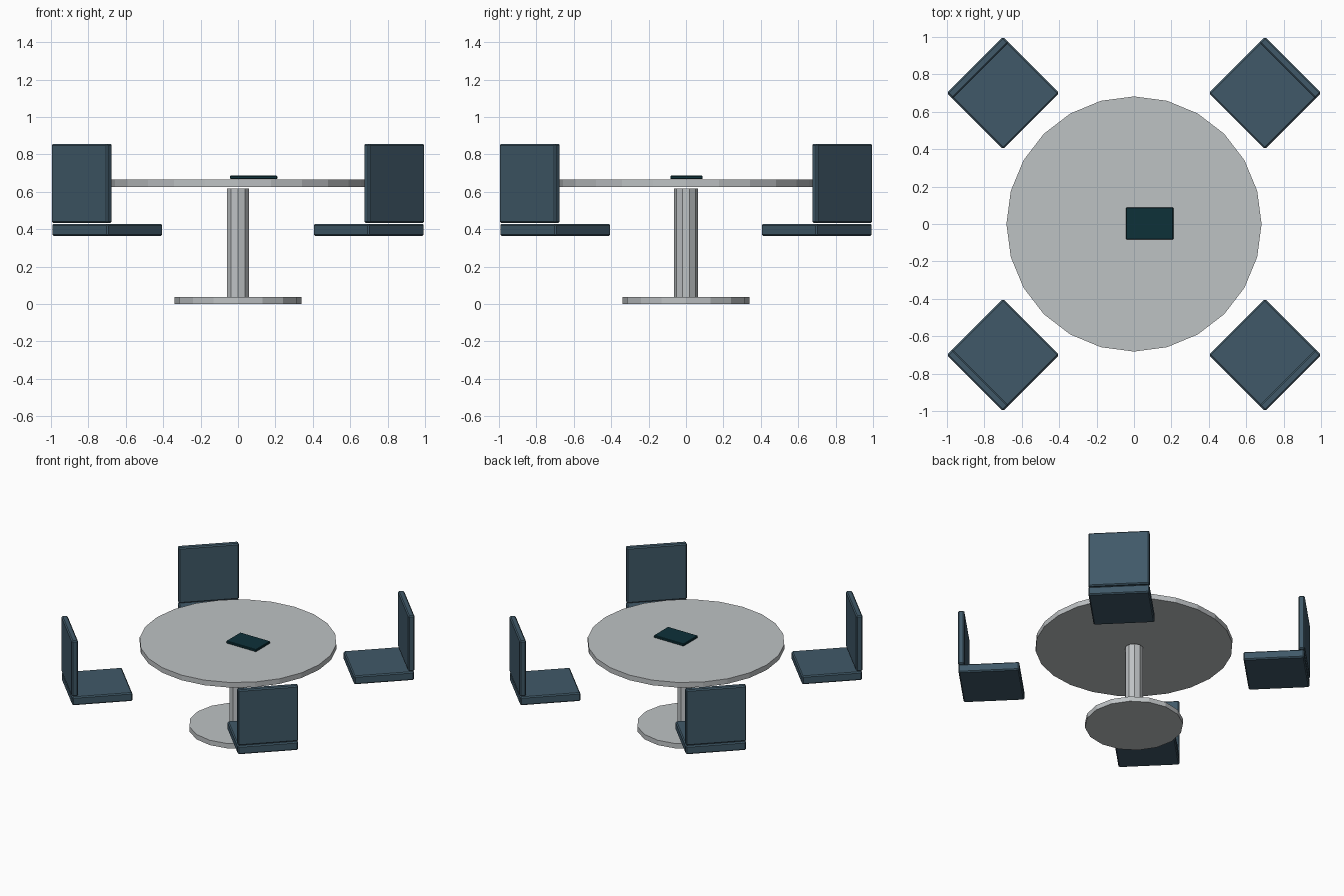
import bpy, math
from mathutils import Matrix, Vector

if "Cube" in bpy.data.objects:
    bpy.data.objects.remove(bpy.data.objects["Cube"])


def material(name, rgb):
    m = bpy.data.materials.new(name)
    lin = [((c / 255 + 0.055) / 1.055) ** 2.4 for c in rgb]
    m.diffuse_color = (*lin, 1)
    m.use_nodes = True
    m.node_tree.nodes["Principled BSDF"].inputs["Base Color"].default_value = m.diffuse_color
    return m


GREY = material("light grey", (190, 194, 196))
BLUE = material("slate blue", (64, 89, 104))
SCREEN = material("dark teal", (13, 49, 57))


def disc(name, radius, z0, z1, sides):
    bpy.ops.mesh.primitive_cylinder_add(vertices=sides, radius=radius, depth=z1 - z0,
                                        location=(0, 0, (z0 + z1) / 2))
    o = bpy.context.object
    o.name = name
    o.data.materials.append(GREY)
    return o


def box(name, lo, hi, mat, bevel=0.0, turn=0.0):
    """Box between two corners, turned about the z axis of the scene."""
    lo, hi = Vector(lo), Vector(hi)
    bpy.ops.mesh.primitive_cube_add(size=1)
    o = bpy.context.object
    o.name = name
    o.data.transform(Matrix.Translation((lo + hi) / 2) @ Matrix.Diagonal((*(hi - lo), 1)))
    o.rotation_euler.z = turn
    o.data.materials.append(mat)
    if bevel:
        b = o.modifiers.new("soft edge", "BEVEL")
        b.width = bevel
        b.segments = 1
    return o


# Pedestal table
disc("table_base", 0.34, 0.0, 0.037, 16)
disc("table_post", 0.063, 0.001, 0.618, 10)
disc("table_top", 0.682, 0.626, 0.665, 24)

# Tablet lying on the table
box("tablet", (-0.042, -0.083, 0.668), (0.21, 0.088, 0.686), SCREEN, 0.003)

# Four floating chairs on the diagonals, backs outward
W = 0.212
for i in range(4):
    a = math.radians(45 + 90 * i)
    box(f"seat_{i + 1}", (0.778, -W, 0.365), (1.200, W, 0.429), BLUE, 0.008, a)
    box(f"backrest_{i + 1}", (1.159, -W, 0.434), (1.203, W, 0.857), BLUE, 0.008, a)
